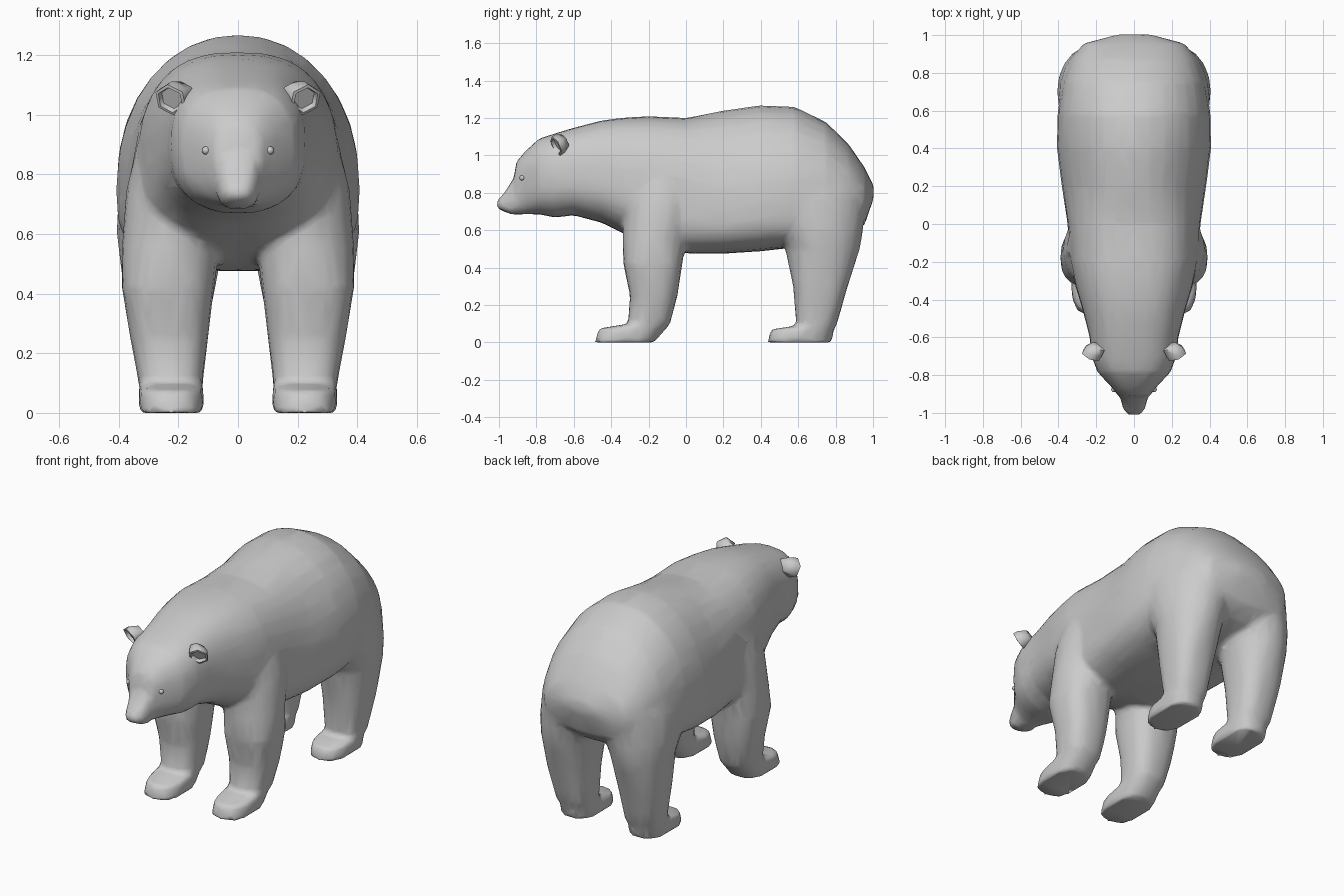
import bpy, bmesh, math
from mathutils import Vector

if "Cube" in bpy.data.objects:
    bpy.data.objects.remove(bpy.data.objects["Cube"])


def spow(v, e):
    return math.copysign(abs(v) ** e, v)


def loft(bm, rings):
    """Skin a closed tube through rings of points and cap both ends."""
    loops = [[bm.verts.new(p) for p in ring] for ring in rings]
    n = len(loops[0])
    for a, b in zip(loops, loops[1:]):
        for i in range(n):
            bm.faces.new((a[i], a[(i + 1) % n], b[(i + 1) % n], b[i]))
    bm.faces.new(loops[0])
    bm.faces.new(loops[-1])


def body_ring(y, top, bottom, w, mid, n=32):
    # Boxy muzzle and shoulders, rounder rump, full flanks
    up = 3.2 if y < -.91 else 2.6 if y < .1 else 2.1
    low = 3.0 if y < -.91 else 3.3 if -.2 <= y < .8 else 2.4
    pts = []
    for i in range(n):
        a = 2 * math.pi * i / n
        s = math.sin(a)
        e = 2 / (up if s >= 0 else low)
        h = top - mid if s >= 0 else mid - bottom
        pts.append((w * spow(math.cos(a), e), y, mid + h * spow(s, e)))
    return pts


def leg_ring(side, z, y0, y1, x0, x1, n=20):
    e = .78 if z < .5 else 1.0               # legs get rounder towards the top
    pts = []
    for i in range(n):
        a = 2 * math.pi * i / n
        x = (x0 + x1) / 2 + (x1 - x0) / 2 * spow(math.cos(a), e)
        y = (y0 + y1) / 2 + (y1 - y0) / 2 * spow(math.sin(a), e)
        pts.append((side * x, y, z))
    return pts


def finish(bm, name):
    bmesh.ops.recalc_face_normals(bm, faces=bm.faces)
    me = bpy.data.meshes.new(name)
    bm.to_mesh(me)
    bm.free()
    ob = bpy.data.objects.new(name, me)
    bpy.context.collection.objects.link(ob)
    bpy.ops.object.select_all(action='DESELECT')
    bpy.context.view_layer.objects.active = ob
    ob.select_set(True)
    return ob


# Head, torso and tail stations: y, top, bottom, half width, widest height
BODY = [
    (-1.01, .758, .718, .035, .738), (-.975, .795, .70, .06, .735),
    (-.92, .88, .681, .072, .75), (-.908, .965, .683, .085, .85),
    (-.86, 1.022, .686, .122, .87), (-.785, 1.09, .685, .193, .88),
    (-.70, 1.118, .668, .225, .89), (-.60, 1.148, .68, .235, .88),
    (-.45, 1.187, .64, .273, .86), (-.33, 1.202, .58, .31, .82),
    (-.20, 1.21, .52, .337, .80), (0, 1.20, .477, .352, .74),
    (.20, 1.24, .475, .382, .72), (.40, 1.268, .488, .408, .75),
    (.58, 1.26, .508, .405, .78), (.75, 1.178, .535, .378, .78),
    (.87, 1.06, .56, .335, .76), (.955, .935, .63, .268, .77),
    (1.003, .84, .77, .09, .80)]

# Leg stations: z, front y, back y, inner x, outer x
FRONT_LEG = [
    (0, -.49, -.17, .115, .333), (.075, -.465, -.105, .115, .333),
    (.10, -.31, -.085, .118, .333), (.25, -.30, -.045, .10, .362),
    (.42, -.335, -.02, .08, .39), (.56, -.34, .005, .06, .39),
    (.75, -.33, .06, .05, .375), (.95, -.28, .04, .08, .325)]
BACK_LEG = [
    (0, .433, .78, .115, .333), (.07, .455, .79, .115, .333),
    (.09, .59, .805, .118, .333), (.30, .572, .865, .10, .366),
    (.50, .53, .93, .06, .395), (.60, .46, .948, .02, .407),
    (.78, .34, .955, .01, .400), (.95, .42, .87, .05, .34)]

bm = bmesh.new()
loft(bm, [body_ring(*r) for r in BODY])
for side in (-1, 1):
    for leg in (FRONT_LEG, BACK_LEG):
        loft(bm, [leg_ring(side, *r) for r in leg])
body = finish(bm, "bear_body")

# Fuse the parts into one soft skin, then thin it to a low-poly mesh
m = body.modifiers.new("fuse", 'REMESH')
m.mode = 'VOXEL'
m.voxel_size = 0.014
m = body.modifiers.new("soften", 'SMOOTH')
m.factor = 0.5
m.iterations = 8
m = body.modifiers.new("thin", 'DECIMATE')
m.ratio = 0.06
m.use_symmetry = True
for name in ("fuse", "soften", "thin"):
    bpy.ops.object.modifier_apply(modifier=name)
bpy.ops.object.shade_smooth_by_angle(angle=math.radians(70))

# Six-sided cupped ears on the sides of the head
for side, label in ((-1, "left"), (1, "right")):
    bm = bmesh.new()
    c = Vector((side * .222, -.685, 1.055))
    axis = Vector((side * .36, -.82, -.42)).normalized()
    u = axis.cross(Vector((0, 0, 1))).normalized()
    v = u.cross(axis)
    rings = []
    for r, d, inward in ((.042, -.045, .02), (.056, -.015, .004), (.057, .012, 0),
                         (.046, .014, 0), (.04, -.004, 0)):
        o = c + axis * d - Vector((side * inward, 0, 0))
        rings.append([o + r * (u * math.cos(k * math.pi / 3 + math.pi / 6)
                               + v * math.sin(k * math.pi / 3 + math.pi / 6))
                      for k in range(6)])
    loft(bm, rings)
    finish(bm, label + "_ear")
    bpy.ops.object.shade_smooth_by_angle(angle=math.radians(62))

# Small round eyes
for side, label in ((-1, "left"), (1, "right")):
    bm = bmesh.new()
    bmesh.ops.create_uvsphere(bm, u_segments=12, v_segments=8, radius=.014)
    bmesh.ops.translate(bm, verts=bm.verts, vec=(side * .107, -.876, .88))
    finish(bm, label + "_eye")
    bpy.ops.object.shade_smooth()
